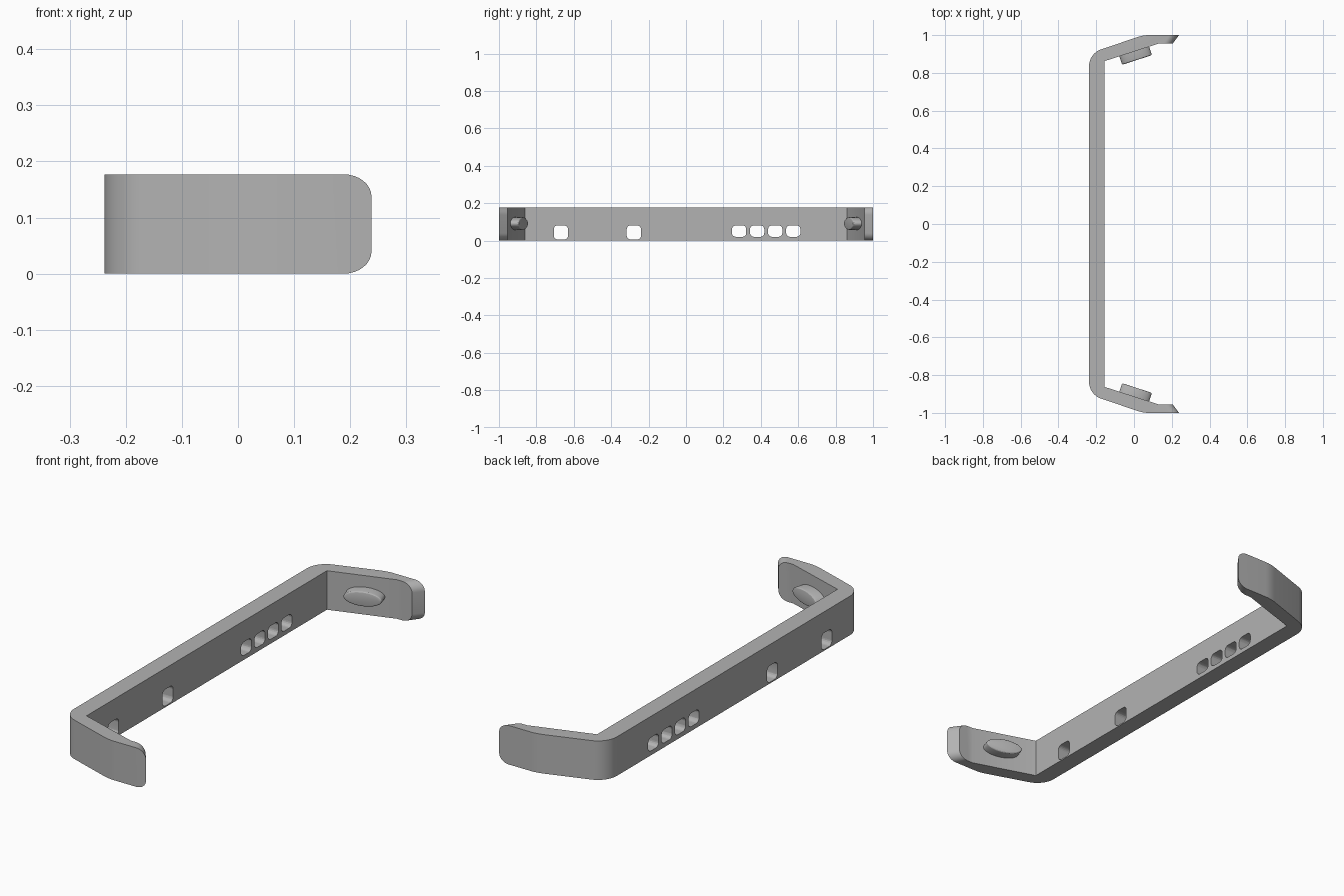
import bpy, bmesh
from math import cos, sin, pi, atan2
from mathutils import Vector, Matrix

if "Cube" in bpy.data.objects:
    bpy.data.objects.remove(bpy.data.objects["Cube"])

HEIGHT = 0.177
grey = bpy.data.materials.new("matte grey")
grey.use_nodes = True
colour = (0.45, 0.45, 0.45, 1)
grey.diffuse_color = colour
grey.node_tree.nodes["Principled BSDF"].inputs["Base Color"].default_value = colour


def fillet(before, corner, after, reach, steps):
    """Points rounding a corner, starting `reach` away from it."""
    b, c, a = Vector(before), Vector(corner), Vector(after)
    p, q = c + (b - c).normalized() * reach, c + (a - c).normalized() * reach
    half = (p - c).angle(q - c) / 2
    centre = c + ((p + q) / 2 - c).normalized() * reach / cos(half)
    u, v = p - centre, q - centre
    sweep = u.angle(v)
    return [centre + (u * sin(sweep * (1 - i / steps)) + v * sin(sweep * i / steps)) / sin(sweep)
            for i in range(steps + 1)]


def add_prism(bm, points, depth):
    """Extrude a closed outline of 3D points along a vector."""
    face = bm.faces.new([bm.verts.new(p) for p in points])
    new = bmesh.ops.extrude_face_region(bm, geom=[face])["geom"]
    bmesh.ops.translate(bm, vec=depth, verts=[g for g in new if isinstance(g, bmesh.types.BMVert)])


def finish(bm, name):
    bmesh.ops.recalc_face_normals(bm, faces=bm.faces)
    mesh = bpy.data.meshes.new(name)
    bm.to_mesh(mesh)
    bm.free()
    mesh.materials.append(grey)
    obj = bpy.data.objects.new(name, mesh)
    bpy.context.collection.objects.link(obj)
    return obj


def smooth(obj):
    bpy.ops.object.select_all(action='DESELECT')
    obj.select_set(True)
    bpy.context.view_layer.objects.active = obj
    bpy.ops.object.shade_smooth_by_angle(angle=0.5)


# Bracket outline: one half, then mirrored across y
back, corner, bend, tip = (-0.238, 0), (-0.238, 0.903), (0.05, 1), (0.238, 1)
tip_in, bend_in, corner_in = (0.205, 0.955), (0.13, 0.955), (-0.157, 0.862)
half = [Vector(p) for p in (corner_in, bend_in, tip_in, tip)]
half += fillet(tip, bend, corner, 0.03, 4)
half += fillet(bend, corner, back, 0.068, 10)
outline = half + [Vector((p.x, -p.y)) for p in reversed(half)]

bm = bmesh.new()
add_prism(bm, [(p.x, p.y, 0) for p in outline], Vector((0, 0, HEIGHT)))
# Rounded arm tips
tips = [e for e in bm.edges
        if all(v.co.x > 0.2 for v in e.verts)
        and abs(e.verts[0].co.z - e.verts[1].co.z) < 0.001
        and abs(e.verts[0].co.x - e.verts[1].co.x) < 0.05]
bmesh.ops.bevel(bm, geom=tips, offset=0.04, segments=8, profile=0.5, affect='EDGES')
bracket = finish(bm, "bracket")

# Rounded openings through the back rail: (centre y, bottom z)
openings = [(-0.669, 0.006), (-0.279, 0.006)] + [(0.284 + 0.0965 * i, 0.02) for i in range(4)]
bm = bmesh.new()
for y, low in openings:
    w, top = 0.038, 0.081
    box = [(y - w, low), (y + w, low), (y + w, top), (y - w, top)]
    ring = []
    for i in range(4):
        ring += fillet(box[i - 1], box[i], box[(i + 1) % 4], 0.02, 5)
    add_prism(bm, [(-0.3, p.x, p.y) for p in ring], Vector((0.2, 0, 0)))
cutter = finish(bm, "opening_cutter")
cutter.hide_render = True
cut = bracket.modifiers.new("openings", 'BOOLEAN')
cut.object = cutter
cut.solver = 'EXACT'
smooth(bracket)
bpy.ops.object.modifier_move_to_index(modifier=cut.name, index=0)
bpy.ops.object.modifier_apply(modifier=cut.name)
bpy.data.objects.remove(cutter)
smooth(bracket)

# Oval pads on the inner faces of the slanted arms
slope = atan2(bend_in[1] - corner_in[1], bend_in[0] - corner_in[0])
for side, name in ((1, "left_pad"), (-1, "right_pad")):
    bm = bmesh.new()
    rim = [(0.083 * cos(a), 0, 0.034 * sin(a)) for a in (2 * pi * i / 48 for i in range(48))]
    add_prism(bm, rim, Vector((0, -side * 0.052, 0)))
    edge = [e for e in bm.edges if all(abs(v.co.y) > 0.04 for v in e.verts)]
    bmesh.ops.bevel(bm, geom=edge, offset=0.008, segments=3, profile=0.5, affect='EDGES')
    bm.transform(Matrix.Translation((0, side * 0.918, 0.091)) @ Matrix.Rotation(side * slope, 4, 'Z'))
    smooth(finish(bm, name))
